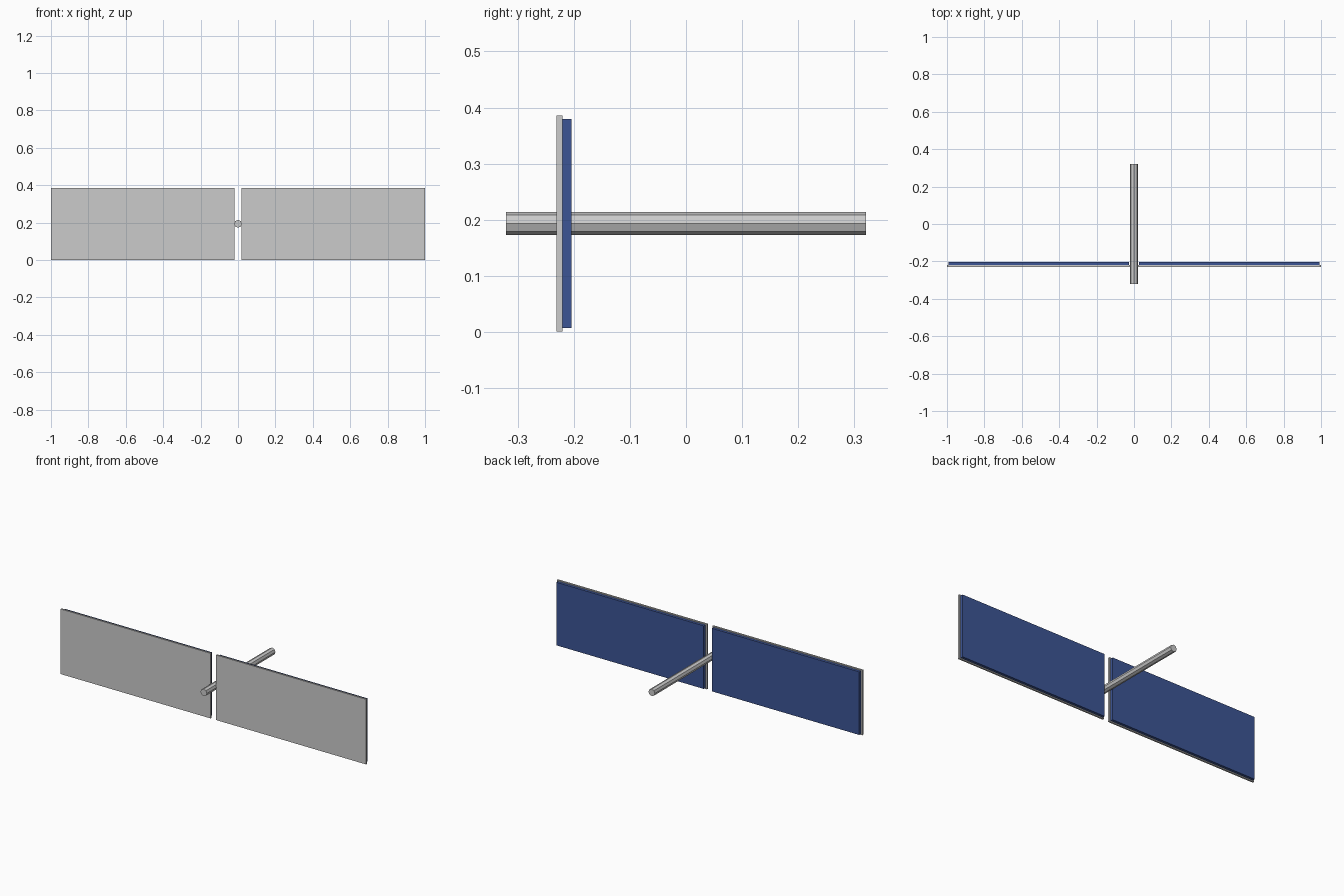
import bpy
from math import pi

if "Cube" in bpy.data.objects:
    bpy.data.objects.remove(bpy.data.objects["Cube"])

blue = bpy.data.materials.new("panel_blue")
blue.diffuse_color = (0.045, 0.09, 0.3, 1)
blue.use_nodes = True
blue.node_tree.nodes["Principled BSDF"].inputs["Base Color"].default_value = blue.diffuse_color


def box(name, x, y, z, mat=None):
    """Box from (min, max) ranges."""
    bpy.ops.mesh.primitive_cube_add(
        size=1, location=[(a + b) / 2 for a, b in (x, y, z)])
    ob = bpy.context.object
    ob.name = name
    ob.scale = [b - a for a, b in (x, y, z)]
    bpy.ops.object.transform_apply(location=False, rotation=False, scale=True)
    if mat:
        ob.data.materials.append(mat)
    return ob


# Two wings: grey backing plate with a slightly inset blue cell sheet
for side, s in (("left", -1), ("right", 1)):
    box(f"{side}_backing_plate", sorted((s * 0.018, s * 1.0)),
        (-0.2305, -0.2205), (0.001, 0.386))
    box(f"{side}_cell_sheet", sorted((s * 0.027, s * 0.991)),
        (-0.2205, -0.2045), (0.007, 0.380), blue)

# Eight-sided axle running front to back
bpy.ops.mesh.primitive_cylinder_add(
    vertices=8, radius=0.0208, depth=0.642,
    location=(0, 0, 0.1935), rotation=(pi / 2, 0, 0))
bpy.context.object.name = "axle"
